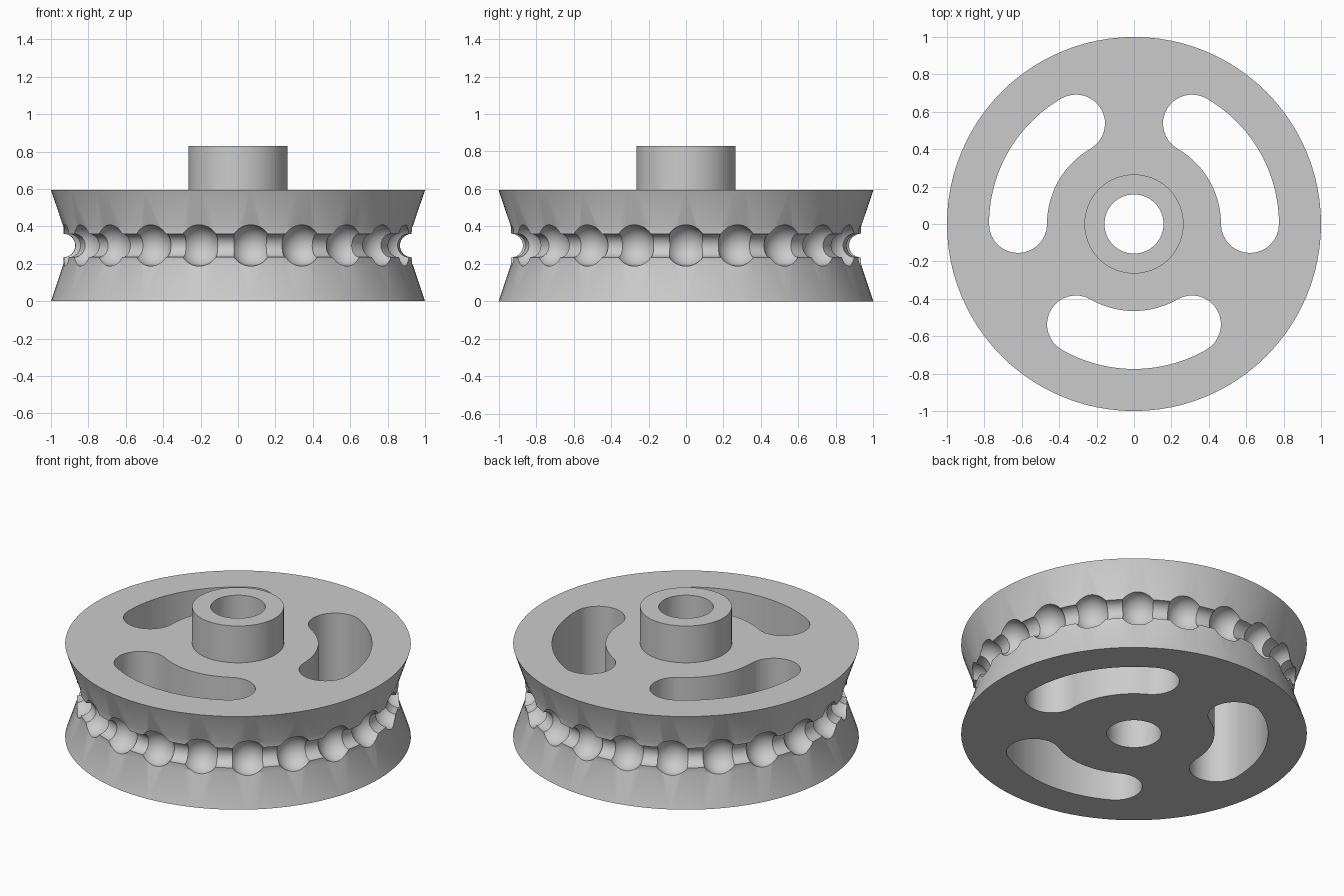
import bpy, bmesh, math
from mathutils import Matrix, Vector

cube = bpy.data.objects.get("Cube")
if cube:
    bpy.data.objects.remove(cube, do_unlink=True)

SEGMENTS = 96
HEIGHT, MID = 0.595, 0.298
WAIST, BALL_R, LINK_R = 0.933, 0.11, 0.0625
BALLS = 21

grey = bpy.data.materials.new("plain_grey")
grey.use_nodes = True
colour = (0.6, 0.6, 0.6, 1)
grey.diffuse_color = colour
grey.node_tree.nodes["Principled BSDF"].inputs["Base Color"].default_value = colour


def make_object(name, bm):
    bmesh.ops.recalc_face_normals(bm, faces=bm.faces[:])
    mesh = bpy.data.meshes.new(name)
    bm.to_mesh(mesh)
    bm.free()
    mesh.materials.append(grey)
    obj = bpy.data.objects.new(name, mesh)
    bpy.context.collection.objects.link(obj)
    return obj


def revolve(name, profile):
    """Spin a closed (radius, z) profile around the z axis."""
    bm = bmesh.new()
    rings = []
    for i in range(SEGMENTS):
        a = math.tau * i / SEGMENTS
        rings.append([bm.verts.new((r * math.cos(a), r * math.sin(a), z)) for r, z in profile])
    n = len(profile)
    for i, ring in enumerate(rings):
        after = rings[(i + 1) % SEGMENTS]
        for j in range(n):
            k = (j + 1) % n
            bm.faces.new((ring[j], after[j], after[k], ring[k]))
    return make_object(name, bm)


def cut(target, cutter):
    cutter.hide_render = True
    mod = target.modifiers.new("cut", "BOOLEAN")
    mod.operation = "DIFFERENCE"
    mod.solver = "EXACT"
    mod.object = cutter
    bpy.ops.object.select_all(action="DESELECT")
    bpy.context.view_layer.objects.active = target
    target.select_set(True)
    bpy.ops.object.modifier_apply(modifier=mod.name)
    bpy.data.objects.remove(cutter, do_unlink=True)


# Wheel body: bore, raised hub, flared rims and round link channel
channel = []
for i in range(13):
    a = -math.pi / 2 + math.pi * i / 12
    channel.append((WAIST - LINK_R * math.cos(a), MID + LINK_R * math.sin(a)))
profile = [(0.158, 0), (1, 0), (WAIST, 0.2), *channel, (WAIST, HEIGHT - 0.2),
           (1, HEIGHT), (0.265, HEIGHT), (0.265, 0.83), (0.158, 0.83)]
wheel = revolve("pulley_wheel", profile)

# Ball pockets around the waist
bm = bmesh.new()
for i in range(BALLS):
    turn = Matrix.Rotation(math.tau * i / BALLS, 4, "Z")
    place = turn @ Matrix.Translation((WAIST, 0, MID))
    bmesh.ops.create_uvsphere(bm, u_segments=32, v_segments=20, radius=BALL_R, matrix=place)
cut(wheel, make_object("ball_pocket_cutter", bm))

# Three curved slots with rounded ends
SLOT_R, SLOT_HALF, SPREAD = 0.62, 0.155, math.radians(30)


def arc(centre, radius, start, end, steps):
    return [centre + radius * Vector((math.cos(a), math.sin(a)))
            for a in (start + (end - start) * i / steps for i in range(steps))]


origin = Vector((0, 0))
tip = SLOT_R * Vector((math.cos(SPREAD), math.sin(SPREAD)))
tail = Vector((tip.x, -tip.y))
outline = arc(origin, SLOT_R + SLOT_HALF, -SPREAD, SPREAD, 24)
outline += arc(tip, SLOT_HALF, SPREAD, SPREAD + math.pi, 16)
outline += arc(origin, SLOT_R - SLOT_HALF, SPREAD, -SPREAD, 24)
outline += arc(tail, SLOT_HALF, math.pi - SPREAD, math.tau - SPREAD, 16)
bm = bmesh.new()
for i in range(3):
    turn = Matrix.Rotation(math.radians(30 + 120 * i), 3, "Z")
    base = bm.faces.new([bm.verts.new(turn @ Vector((p.x, p.y, -0.1))) for p in outline])
    grown = bmesh.ops.extrude_face_region(bm, geom=[base], use_keep_orig=True)
    top = [v for v in grown["geom"] if isinstance(v, bmesh.types.BMVert)]
    bmesh.ops.translate(bm, verts=top, vec=(0, 0, 1))
cut(wheel, make_object("slot_cutter", bm))

# Smooth curved walls, crisp rims
bpy.ops.object.select_all(action="DESELECT")
wheel.select_set(True)
bpy.context.view_layer.objects.active = wheel
bpy.ops.object.shade_smooth_by_angle(angle=math.radians(30))
